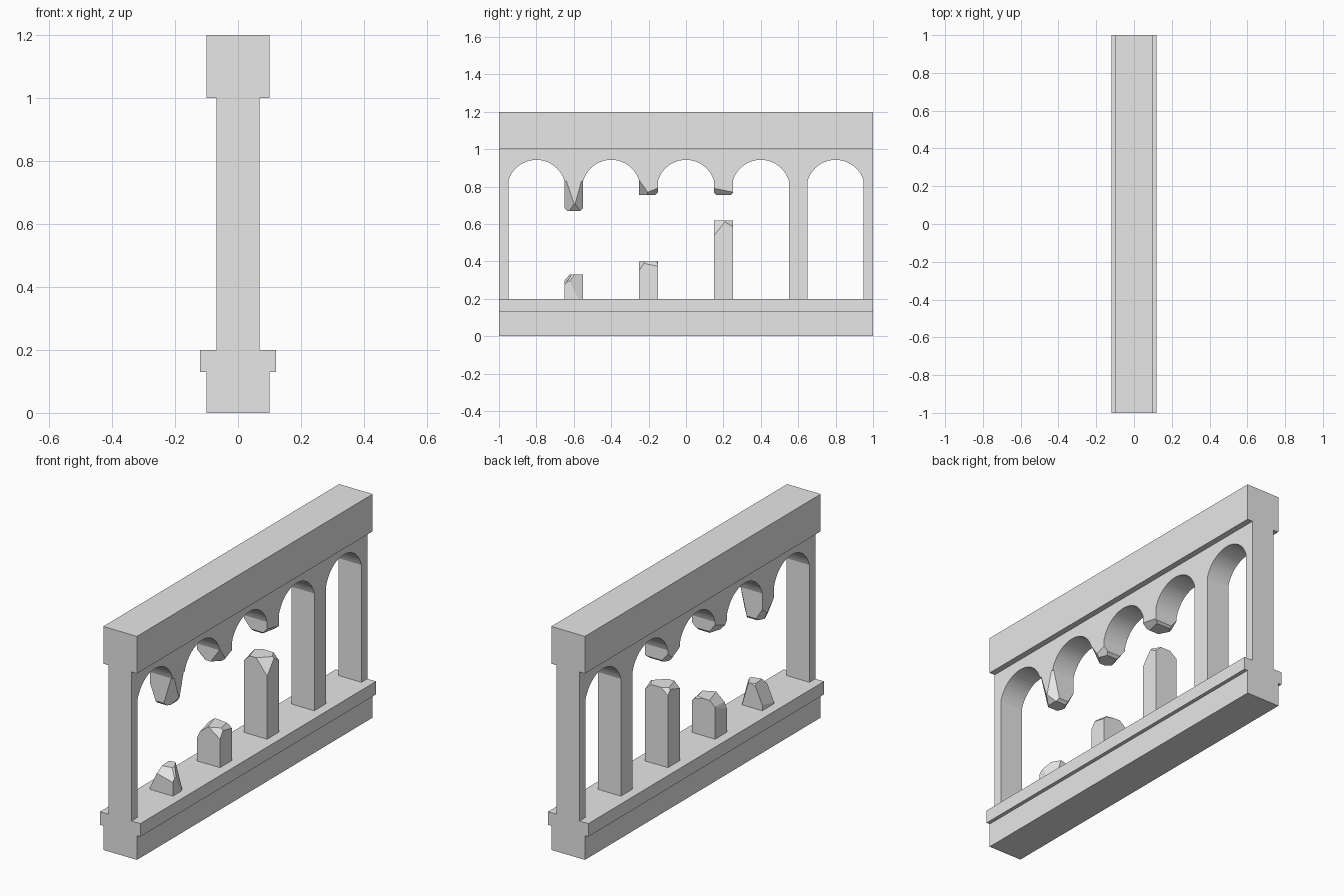
import bpy, bmesh, math
from mathutils import Vector

cube = bpy.data.objects.get("Cube")
if cube:
    bpy.data.objects.remove(cube, do_unlink=True)

stone = bpy.data.materials.new("grey_stone")
stone.use_nodes = True
GREY = (0.8, 0.8, 0.8, 1)
stone.diffuse_color = GREY
stone.node_tree.nodes["Principled BSDF"].inputs["Base Color"].default_value = GREY

HALF_X, HALF_Y = 0.068, 0.05      # pillar half sizes
SPRING, RADIUS, CENTRE = 0.83, 0.156, 0.787
OPENING = 0.15
FLOOR, LINTEL = 0.2, 1.0


def finish(bm, name, smooth_angle=None):
    bmesh.ops.recalc_face_normals(bm, faces=bm.faces)
    mesh = bpy.data.meshes.new(name)
    bm.to_mesh(mesh)
    bm.free()
    mesh.materials.append(stone)
    obj = bpy.data.objects.new(name, mesh)
    bpy.context.collection.objects.link(obj)
    if smooth_angle:
        bpy.ops.object.select_all(action='DESELECT')
        obj.select_set(True)
        bpy.context.view_layer.objects.active = obj
        bpy.ops.object.shade_smooth_by_angle(angle=math.radians(smooth_angle))
    return obj


def prism(name, points, along, smooth_angle=None):
    """Extrude a closed outline of 3D points along a vector."""
    bm = bmesh.new()
    face = bm.faces.new([bm.verts.new(p) for p in points])
    ext = bmesh.ops.extrude_face_region(bm, geom=[face])
    verts = [g for g in ext["geom"] if isinstance(g, bmesh.types.BMVert)]
    bmesh.ops.translate(bm, verts=verts, vec=along)
    return finish(bm, name, smooth_angle)


def broken_pillar(name, y, root, tip, cuts):
    """Box from root to tip whose end is chipped by planes.
    Each cut is an outward direction (x, y, toward tip) and a depth from the corner."""
    length, way = abs(tip - root), 1 if tip > root else -1
    bm = bmesh.new()
    bmesh.ops.create_cube(bm, size=1)
    for v in bm.verts:
        v.co = (v.co.x * 2 * HALF_X, v.co.y * 2 * HALF_Y, (v.co.z + 0.5) * length)
    for nx, ny, nt, depth in cuts:
        n = Vector((nx, ny, nt)).normalized()
        corner = Vector((math.copysign(HALF_X, nx), math.copysign(HALF_Y, ny), length))
        cut = bmesh.ops.bisect_plane(
            bm, geom=bm.verts[:] + bm.edges[:] + bm.faces[:], dist=1e-5,
            plane_co=corner - n * depth, plane_no=n, clear_outer=True)
        edges = [g for g in cut["geom_cut"] if isinstance(g, bmesh.types.BMEdge)]
        bmesh.ops.holes_fill(bm, edges=edges, sides=0)
    for v in bm.verts:
        v.co = (v.co.x, v.co.y + y, root + way * v.co.z)
    return finish(bm, name)


# Stepped base and top beam, running the full length
half_base = [(0.1, 0), (0.1, 0.13), (0.12, 0.13), (0.12, FLOOR)]
outline = half_base + [(-x, z) for x, z in reversed(half_base)]
prism("base", [(x, -1, z) for x, z in outline], (0, 2, 0))
beam = [(-0.1, LINTEL), (0.1, LINTEL), (0.1, 1.2), (-0.1, 1.2)]
prism("top_beam", [(x, -1, z) for x, z in beam], (0, 2, 0))

# Arcade wall: five arches, whole pillars reach the floor, broken ones stop at the spring
whole = (-1.0, 0.6, 1.0)


def foot(y):
    return FLOOR if any(abs(y - w) < 0.01 for w in whole) else SPRING


profile = [(-1, FLOOR), (-1, LINTEL), (1, LINTEL), (1, FLOOR)]
sweep = math.asin(OPENING / RADIUS)
STEPS = 20
for i in reversed(range(5)):
    c = -0.8 + 0.4 * i
    if foot(c + 0.2) == FLOOR:
        profile.append((c + OPENING, FLOOR))
    for s in range(STEPS + 1):
        a = sweep * (1 - 2 * s / STEPS)
        profile.append((c + RADIUS * math.sin(a), CENTRE + RADIUS * math.cos(a)))
    if foot(c - 0.2) == FLOOR:
        profile.append((c - OPENING, FLOOR))
prism("arcade_wall", [(-HALF_X, y, z) for y, z in profile], (2 * HALF_X, 0, 0), 15)

# Broken pillar stumps standing on the base
broken_pillar("stump_low", -0.6, FLOOR, 0.33, [
    (-1, -0.1, 0.45, 0.05), (1, 0.6, 0.3, 0.045), (0.2, -1, 0.8, 0.035),
    (1, -0.3, 1, 0.03), (-0.3, 1, 1, 0.015)])
broken_pillar("stump_middle", -0.2, FLOOR, 0.4, [
    (-1, -0.2, 0.45, 0.03), (-1, -0.3, 1.2, 0.04), (0.5, -1, 0.7, 0.025),
    (1, 0.2, 1, 0.018), (0.2, 1, 1, 0.01)])
broken_pillar("stump_tall", 0.2, FLOOR, 0.62, [
    (1, -1, 0.8, 0.04), (-1, -0.3, 1, 0.022), (1, 0.6, 1, 0.022), (-0.6, 1, 0.8, 0.018)])

# Broken pillar remains hanging from the arches
broken_pillar("hanging_long", -0.6, SPRING, 0.67, [
    (1, -0.9, 0.3, 0.042), (1, 0.9, 0.25, 0.035), (-1, -0.4, 0.4, 0.035),
    (-1, 0.5, 0.6, 0.035), (1, 0, 0.9, 0.025), (0, -1, 1, 0.01), (0, 1, 1, 0.01)])
broken_pillar("hanging_middle", -0.2, SPRING, 0.755, [
    (1, -1, 0.7, 0.035), (-1, 0.3, 0.8, 0.035), (1, 0.4, 1, 0.025),
    (-0.7, -1, 0.8, 0.025), (0, 1, 1, 0.01)])
broken_pillar("hanging_short", 0.2, SPRING, 0.755, [
    (1, -0.2, 1, 0.025), (-1, -0.5, 0.9, 0.035), (-1, 0.7, 0.8, 0.03),
    (0, -1, 1, 0.008), (0, 1, 1, 0.008)])
